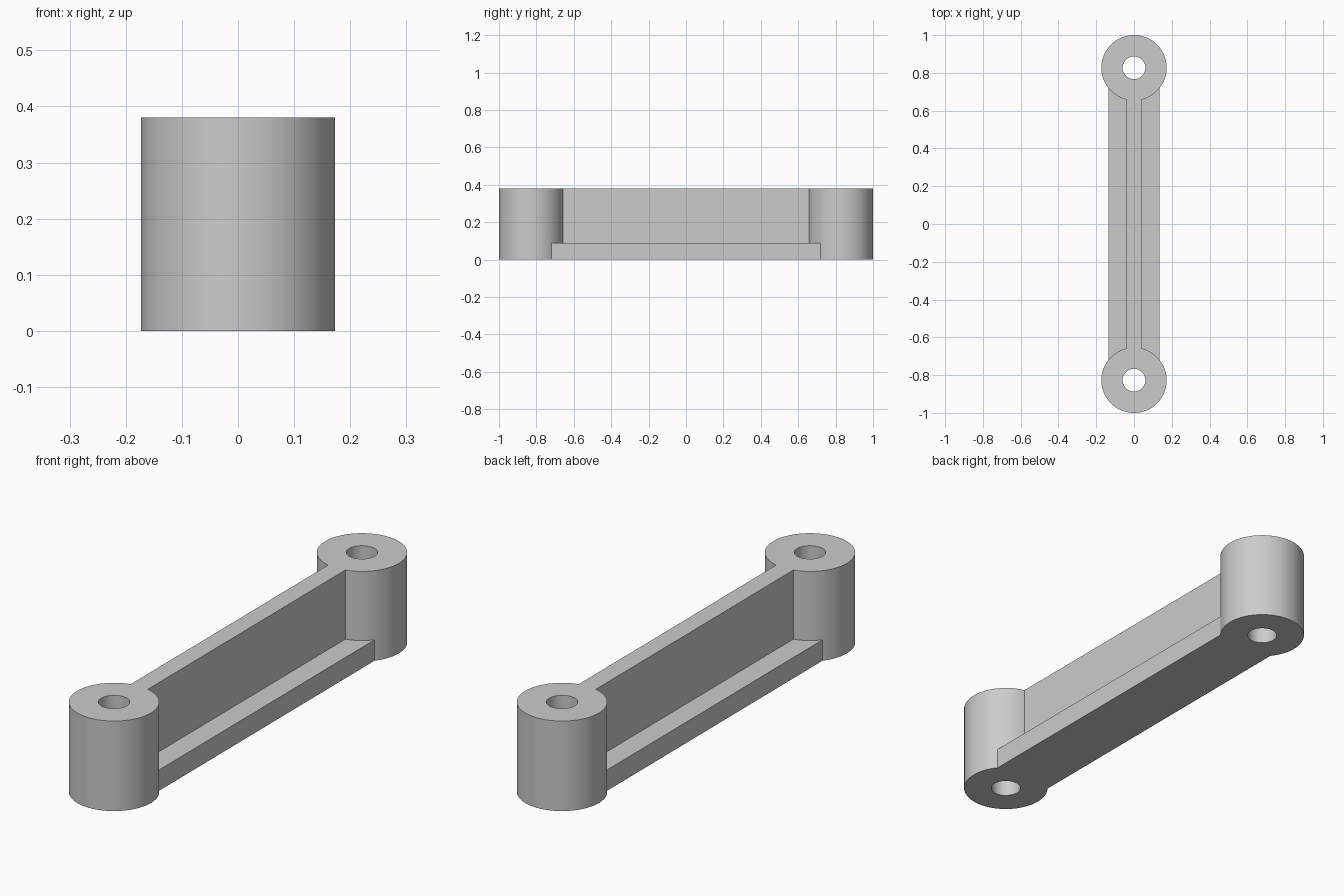
import bpy
import bmesh

HEIGHT, BOSS_R, BORE_R, BOSS_Y = 0.38, 0.173, 0.06, 0.827
FLANGE_W, FLANGE_H, WEB_W, BEAM_END = 0.135, 0.088, 0.04, 0.75

if "Cube" in bpy.data.objects:
    bpy.data.objects.remove(bpy.data.objects["Cube"])

# Plain grey finish
grey = bpy.data.materials.new("light_grey")
grey.use_nodes = True
grey.diffuse_color = (0.6, 0.6, 0.6, 1)
grey.node_tree.nodes["Principled BSDF"].inputs["Base Color"].default_value = grey.diffuse_color


def cylinder(name, radius, y, z0, z1, sides):
    bpy.ops.mesh.primitive_cylinder_add(vertices=sides, radius=radius, depth=z1 - z0,
                                        location=(0, y, (z0 + z1) / 2))
    obj = bpy.context.object
    obj.name = name
    obj.data.materials.append(grey)
    return obj


def combine(target, other, operation):
    mod = target.modifiers.new(operation.lower(), 'BOOLEAN')
    mod.object, mod.operation, mod.solver = other, operation, 'EXACT'
    bpy.context.view_layer.objects.active = target
    bpy.ops.object.modifier_apply(modifier=mod.name)
    bpy.data.objects.remove(other)


# Inverted T-section beam: wide bottom flange with a tall central web
half = [(FLANGE_W, 0), (FLANGE_W, FLANGE_H), (WEB_W, FLANGE_H), (WEB_W, HEIGHT)]
section = half + [(-x, z) for x, z in reversed(half)]
bm = bmesh.new()
face = bm.faces.new([bm.verts.new((x, -BEAM_END, z)) for x, z in section])
extruded = bmesh.ops.extrude_face_region(bm, geom=[face])["geom"]
bmesh.ops.translate(bm, vec=(0, 2 * BEAM_END, 0),
                    verts=[v for v in extruded if isinstance(v, bmesh.types.BMVert)])
bmesh.ops.recalc_face_normals(bm, faces=bm.faces)
mesh = bpy.data.meshes.new("link_arm")
bm.to_mesh(mesh)
bm.free()
mesh.materials.append(grey)
arm = bpy.data.objects.new("link_arm", mesh)
bpy.context.collection.objects.link(arm)

# Round bosses at both ends, then a through bore in each
for y in (-BOSS_Y, BOSS_Y):
    combine(arm, cylinder("end_boss", BOSS_R, y, 0, HEIGHT, 96), 'UNION')
for y in (-BOSS_Y, BOSS_Y):
    combine(arm, cylinder("bore_cutter", BORE_R, y, -0.1, HEIGHT + 0.1, 64), 'DIFFERENCE')

# Smooth round walls, crisp edges
bpy.ops.object.select_all(action='DESELECT')
arm.select_set(True)
bpy.context.view_layer.objects.active = arm
bpy.ops.object.shade_smooth_by_angle(angle=0.5)
